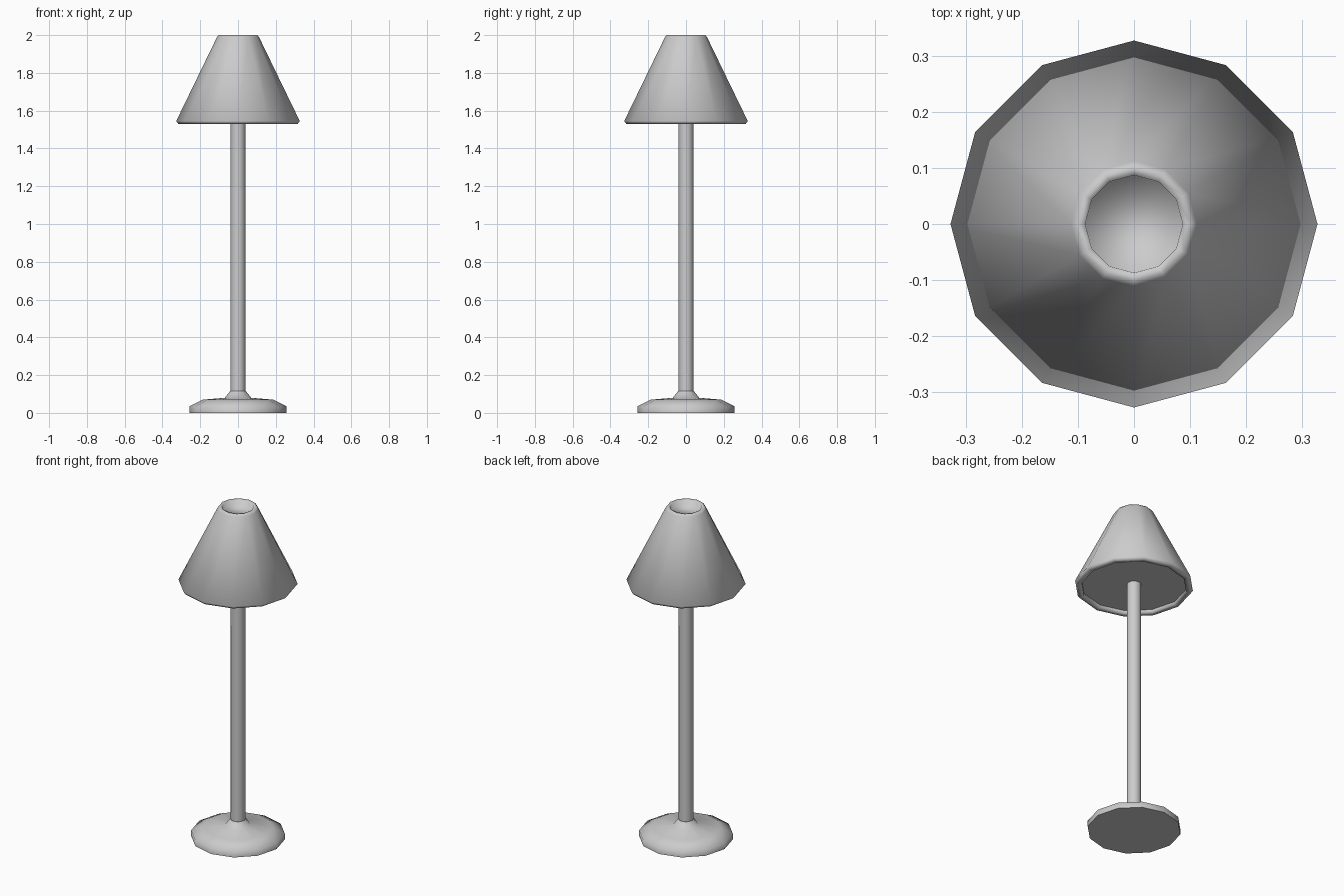
import bpy, bmesh
from math import cos, sin, pi

if "Cube" in bpy.data.objects:
    bpy.data.objects.remove(bpy.data.objects["Cube"])

SIDES = 12


def lathe(name, profile, flat_caps):
    """Spin (radius, z) points round z and cap both ends; flat_caps = (first, last)."""
    bm = bmesh.new()
    rings = [[bm.verts.new((r * cos(2 * pi * i / SIDES), r * sin(2 * pi * i / SIDES), z))
              for i in range(SIDES)] for r, z in profile]
    for a, b in zip(rings, rings[1:]):
        for i in range(SIDES):
            j = (i + 1) % SIDES
            bm.faces.new((a[i], a[j], b[j], b[i])).smooth = True
    bm.faces.new(rings[0][::-1]).smooth = not flat_caps[0]
    bm.faces.new(rings[-1]).smooth = not flat_caps[1]
    bmesh.ops.recalc_face_normals(bm, faces=bm.faces)
    mesh = bpy.data.meshes.new(name)
    bm.to_mesh(mesh)
    bm.free()
    obj = bpy.data.objects.new(name, mesh)
    bpy.context.collection.objects.link(obj)
    return obj


# Low domed foot with a small collar around the pole
lathe("base", [(0.257, 0.0), (0.257, 0.035), (0.187, 0.07),
               (0.07, 0.08), (0.042, 0.115)], (True, True))

# Straight pole up to the underside of the shade
lathe("pole", [(0.04, 0.07), (0.04, 1.56)], (True, True))

# Closed tapered shade: recessed underside, bevelled rims, recessed top
lathe("shade", [(0.29, 1.552), (0.29, 1.532), (0.316, 1.53), (0.327, 1.545),
                (0.112, 1.988), (0.103, 2.0), (0.087, 1.997), (0.085, 1.972)],
      (True, False))
